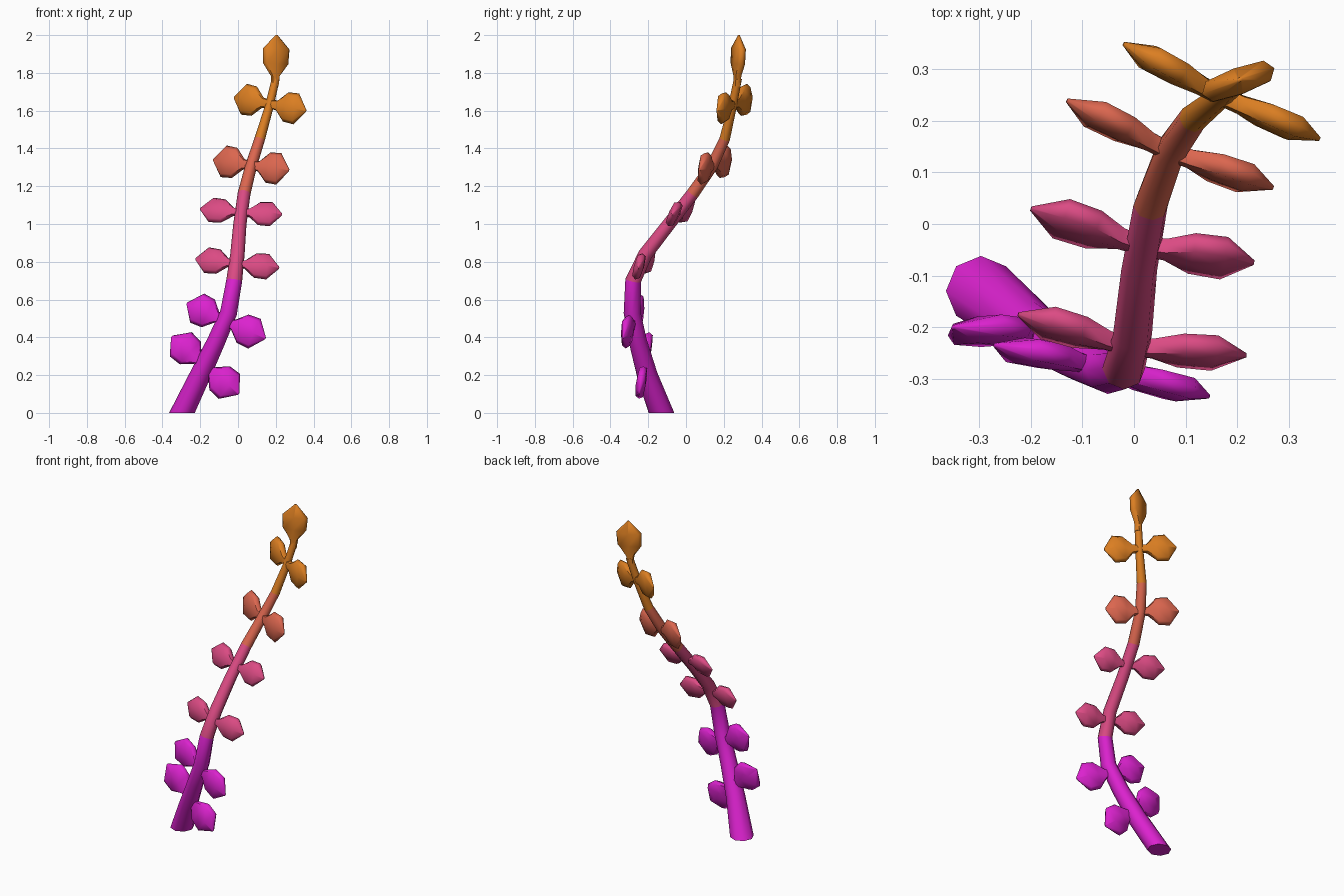
import bpy, bmesh, math
from mathutils import Vector

if "Cube" in bpy.data.objects:
    bpy.data.objects.remove(bpy.data.objects["Cube"])

# Colour bands by height
def mat(name, rgb):
    m = bpy.data.materials.new(name)
    m.diffuse_color = (*rgb, 1)
    m.use_nodes = True
    m.node_tree.nodes["Principled BSDF"].inputs["Base Color"].default_value = m.diffuse_color
    return m

MATS = [mat("magenta", (0.71, 0.016, 0.62)), mat("pink", (0.71, 0.07, 0.23)),
        mat("salmon", (0.71, 0.133, 0.078)), mat("orange", (0.71, 0.21, 0.016))]
LIMITS = (0.70, 1.16, 1.45)

def band(z):
    return sum(z > lim for lim in LIMITS)

# Stem path: x, y, z, radius
PATH = [(-0.297, -0.13, 0.0, 0.068), (-0.20, -0.205, 0.2, 0.055), (-0.115, -0.255, 0.38, 0.048),
        (-0.05, -0.285, 0.53, 0.045), (-0.02, -0.28, 0.70, 0.042), (-0.003, -0.215, 0.84, 0.038),
        (0.01, -0.09, 1.0, 0.035), (0.032, 0.035, 1.16, 0.034), (0.07, 0.14, 1.31, 0.031),
        (0.115, 0.205, 1.45, 0.028), (0.165, 0.245, 1.62, 0.023), (0.20, 0.275, 1.77, 0.021)]
POINTS = [Vector(p[:3]) for p in PATH]

def tangent(i):
    a, b = POINTS[max(i - 1, 0)], POINTS[min(i + 1, len(POINTS) - 1)]
    return (b - a).normalized()

def stem_at(z):
    i = max(k for k in range(len(POINTS) - 1) if POINTS[k].z <= z)
    a, b = POINTS[i], POINTS[i + 1]
    return a.lerp(b, (z - a.z) / (b.z - a.z))

# Skin a list of rings, each (centre, wide axis, thin axis); low power gives boxier rings
def loft(name, rings, by_face, power=1.0, sides=8):
    def bulge(x):
        return math.copysign(abs(x) ** power, x) if abs(x) > 1e-6 else 0.0
    bm = bmesh.new()
    loops = []
    for c, u, v in rings:
        loops.append([bm.verts.new(c + u * bulge(math.cos(a)) + v * bulge(math.sin(a)))
                      for a in (2 * math.pi * k / sides for k in range(sides))])
    for la, lb in zip(loops, loops[1:]):
        for k in range(sides):
            j = (k + 1) % sides
            bm.faces.new((la[k], la[j], lb[j], lb[k]))
    bm.faces.new(loops[0][::-1])
    bm.faces.new(loops[-1])
    bmesh.ops.recalc_face_normals(bm, faces=bm.faces)
    for f in bm.faces:
        f.smooth = True
        f.material_index = by_face(f)
    me = bpy.data.meshes.new(name)
    bm.to_mesh(me)
    bm.free()
    me.set_sharp_from_angle(angle=math.radians(55))
    for m in MATS:
        me.materials.append(m)
    ob = bpy.data.objects.new(name, me)
    bpy.context.collection.objects.link(ob)

# Stem, with a flat base on the ground
rings = []
for i, p in enumerate(PATH):
    t = Vector((0, 0, 1)) if i == 0 else tangent(i)
    u = Vector((0, 1, 0)).cross(t).normalized()
    rings.append((POINTS[i], u * p[3], t.cross(u) * p[3]))
loft("stem", rings, lambda f: band(f.calc_center_median().z))

# Leaf outline: fraction of length, half width, half thickness
LEAF = [(0, 0.022, 0.018), (0.2, 0.027, 0.019), (0.44, 0.079, 0.025),
        (0.73, 0.083, 0.026), (1, 0.006, 0.004)]

def leaf(name, root, tip, wide, colour, width=1.0):
    axis = (tip - root).normalized()
    wide = (wide - axis * wide.dot(axis)).normalized()
    thin = axis.cross(wide)
    rings = [(root.lerp(tip, s), wide * w * width, thin * t) for s, w, t in LEAF]
    loft(name, rings, lambda f: colour, 0.65)

# Leaf pairs: height on stem, backward lean, width, left tip, right tip
PAIRS = [(0.25, 0.15, 1.05, (-0.35, -0.20, 0.405), (0.003, -0.25, 0.10)),
         (0.485, 0.1, 1.03, (-0.27, -0.235, 0.58), (0.145, -0.335, 0.395)),
         (0.79, 0.27, 0.85, (-0.225, -0.175, 0.815), (0.218, -0.255, 0.768)),
         (1.06, 0.45, 0.85, (-0.20, 0.03, 1.08), (0.233, -0.075, 1.05)),
         (1.31, 0.17, 1.03, (-0.13, 0.24, 1.34), (0.27, 0.07, 1.285)),
         (1.635, 0.1, 1.0, (-0.02, 0.35, 1.67), (0.36, 0.165, 1.60))]
for n, (z, lean, width, left, right) in enumerate(PAIRS, 1):
    for side, tip in (("left", left), ("right", right)):
        leaf(f"leaf_{side}_{n}", stem_at(z), Vector(tip), Vector((0, lean, 1)), band(z), width)

# End leaf at the top of the stem
leaf("end_leaf", Vector((0.195, 0.27, 1.73)), Vector((0.205, 0.28, 2.0)),
     Vector((0.94, 0.34, 0)), 3, 0.9)
